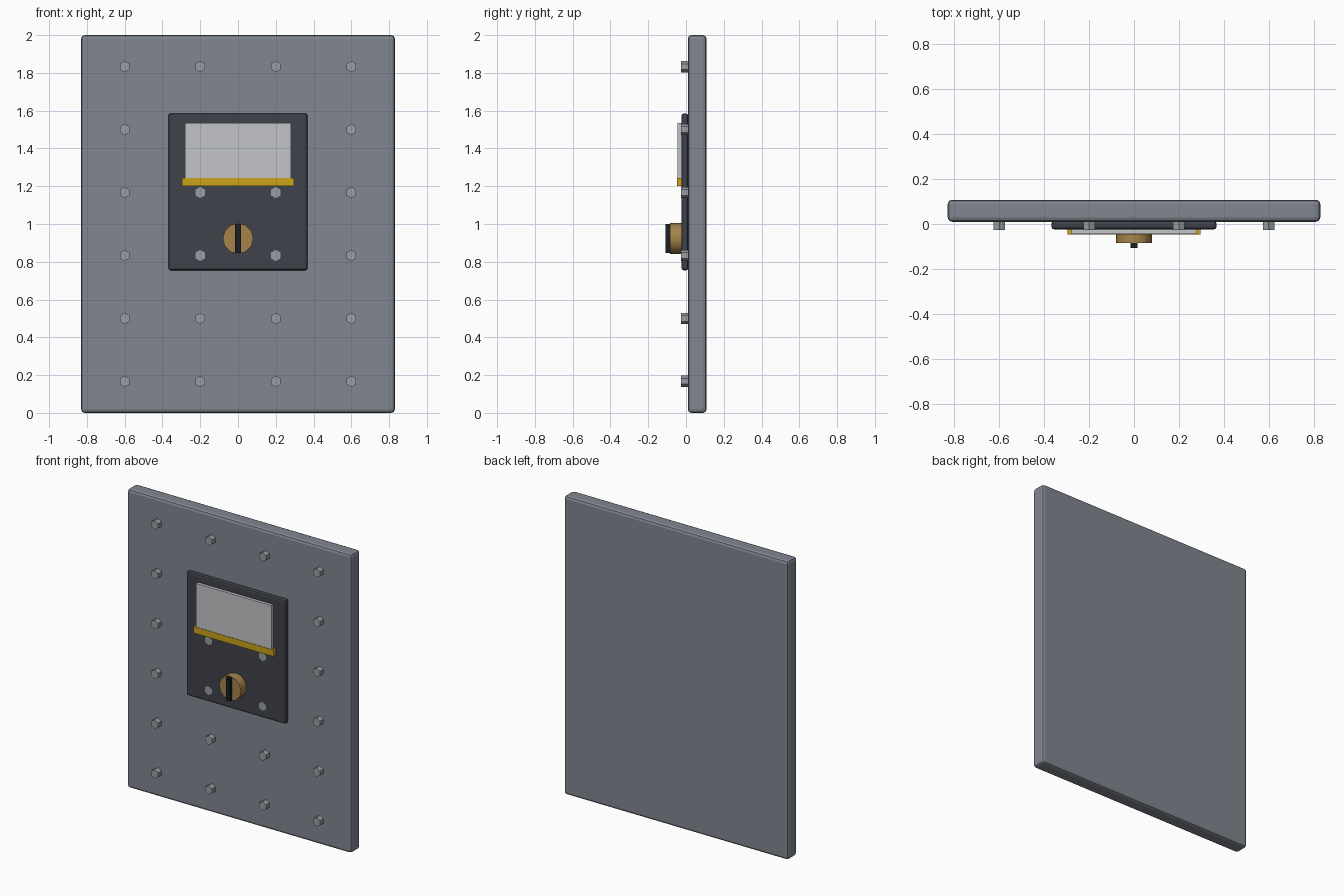
import bpy, math

if "Cube" in bpy.data.objects:
    bpy.data.objects.remove(bpy.data.objects["Cube"])


def material(name, color):
    m = bpy.data.materials.new(name)
    m.diffuse_color = (*color, 1)
    m.use_nodes = True
    m.node_tree.nodes["Principled BSDF"].inputs["Base Color"].default_value = m.diffuse_color
    return m


STEEL = material("steel", (0.22, 0.24, 0.28))
BOLT = material("bolt_steel", (0.32, 0.34, 0.36))
DARK = material("dark_plate", (0.05, 0.054, 0.07))
BLACK = material("black", (0.012, 0.013, 0.017))
PALE = material("pale_panel", (0.54, 0.56, 0.58))
YELLOW = material("yellow", (0.6, 0.37, 0.01))
BRASS = material("brass", (0.38, 0.23, 0.07))


def box(name, x, y, z, mat, bevel=0):
    """Box from (min, max) ranges on each axis."""
    bpy.ops.mesh.primitive_cube_add(size=1, location=[sum(r) / 2 for r in (x, y, z)])
    ob = bpy.context.object
    ob.name = name
    ob.scale = [r[1] - r[0] for r in (x, y, z)]
    bpy.ops.object.transform_apply(location=False, rotation=False, scale=True)
    ob.data.materials.append(mat)
    if bevel:
        mod = ob.modifiers.new("bevel", "BEVEL")
        mod.width, mod.segments = bevel, 2
    return ob


def disc(name, x, z, y, radius, sides, mat):
    """Cylinder along y, with a corner pointing up."""
    bpy.ops.mesh.primitive_cylinder_add(
        vertices=sides, radius=radius, depth=y[1] - y[0],
        location=(x, sum(y) / 2, z), rotation=(math.pi / 2, 0, 0))
    ob = bpy.context.object
    ob.name = name
    ob.data.materials.append(mat)
    return ob


# Door slab
box("door_slab", (-0.83, 0.83), (0.01, 0.108), (0, 2), STEEL, 0.018)

# Lock plate with window and yellow ledge
box("lock_plate", (-0.368, 0.368), (-0.024, 0.012), (0.755, 1.585), DARK, 0.012)
box("window_panel", (-0.28, 0.28), (-0.044, -0.02), (1.23, 1.535), PALE)
box("yellow_ledge", (-0.297, 0.297), (-0.047, -0.02), (1.2, 1.243), YELLOW)

# Lock knob and its grip
disc("lock_knob", 0, 0.923, (-0.084, -0.02), 0.081, 12, BRASS)
bpy.ops.object.shade_smooth_by_angle(angle=math.radians(35))
box("knob_grip", (-0.015, 0.015), (-0.108, -0.08), (0.846, 1.0), BLACK)

# Grid of hex bolts
for col in range(4):
    for row in range(6):
        disc(f"bolt_{col}_{row}", -0.6 + 0.4 * col, (row + 0.5) / 3,
             (-0.027, 0.02), 0.03, 6, BOLT)
